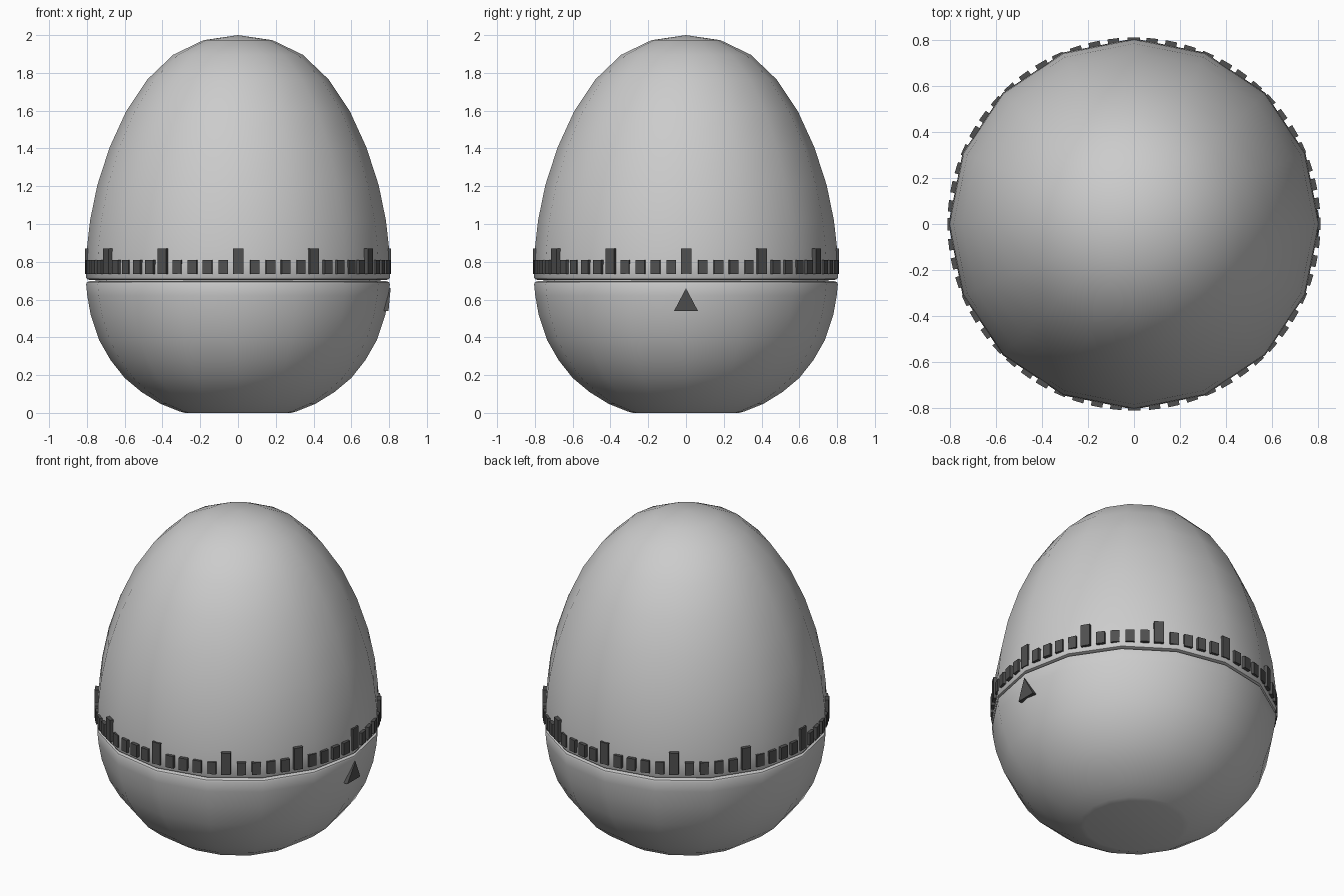
import bpy
import bmesh
from math import sin, cos, tau, radians
from mathutils import Matrix, Vector

if "Cube" in bpy.data.objects:
    bpy.data.objects.remove(bpy.data.objects["Cube"])

SIDES = 16


def add_object(name, bm, smooth=None):
    bmesh.ops.recalc_face_normals(bm, faces=bm.faces[:])
    mesh = bpy.data.meshes.new(name)
    bm.to_mesh(mesh)
    bm.free()
    obj = bpy.data.objects.new(name, mesh)
    bpy.context.collection.objects.link(obj)
    if smooth:
        bpy.ops.object.select_all(action='DESELECT')
        obj.select_set(True)
        bpy.context.view_layer.objects.active = obj
        bpy.ops.object.shade_smooth_by_angle(angle=radians(smooth))
    return obj


def lathe(name, profile):
    """Turn (radius, z) points, bottom to top, into a closed solid."""
    bm = bmesh.new()
    rings = []
    for r, z in profile:
        n = SIDES if r > 0 else 1
        rings.append([bm.verts.new((r * cos(tau * i / SIDES), r * sin(tau * i / SIDES), z))
                      for i in range(n)])
    for a, b in zip(rings, rings[1:]):
        for i in range(SIDES):
            j = (i + 1) % SIDES
            if len(b) == 1:
                bm.faces.new((a[i], a[j], b[0]))
            else:
                bm.faces.new((a[i], a[j], b[j], b[i]))
    for ring in (rings[0], rings[-1]):
        if len(ring) > 1:
            bm.faces.new(ring)
    return add_object(name, bm, 40)


# Fixed lower half with a flat foot
lathe("lower_shell", [(.28, 0), (.31, .008), (.41, .048), (.51, .11), (.60, .185),
                      (.675, .28), (.735, .385), (.78, .52), (.798, .62),
                      (.804, .682), (.80, .692), (.785, .697)])

# Hidden neck joining the halves
lathe("neck", [(.755, .66), (.755, .74)])

# Turning upper half
lathe("upper_shell", [(.785, .704), (.80, .709), (.805, .718), (.803, .80), (.80, .87),
                      (.783, 1.02), (.745, 1.205), (.68, 1.405), (.593, 1.595),
                      (.48, 1.765), (.343, 1.896), (.183, 1.973), (0, 2)])

# Minute marks, every fifth one taller
bm = bmesh.new()
for i in range(60):
    tall = i % 5 == 0
    bottom, top = .735, .87 if tall else .81
    angle = tau * i / 60 + radians(.1 if tall else .4)
    mat = (Matrix.Rotation(angle, 4, 'Z')
           @ Matrix.Translation((.797, 0, (bottom + top) / 2))
           @ Matrix.Diagonal((.024, .054 if tall else .05, top - bottom, 1)))
    bmesh.ops.create_cube(bm, size=1, matrix=mat)
marks = add_object("minute_marks", bm)

# Triangular pointer on the right side
bm = bmesh.new()
outer = [Vector((.797, -.063, .54)), Vector((.797, .063, .54)), Vector((.808, 0, .66))]
face = bm.faces.new([bm.verts.new(p) for p in outer])
ext = bmesh.ops.extrude_face_region(bm, geom=[face])
bmesh.ops.translate(bm, vec=(-.025, 0, 0),
                    verts=[g for g in ext["geom"] if isinstance(g, bmesh.types.BMVert)])
pointer = add_object("pointer", bm)

# Dark grey paint
dark = bpy.data.materials.new("dark_grey")
dark.diffuse_color = (.08, .08, .08, 1)
dark.use_nodes = True
dark.node_tree.nodes["Principled BSDF"].inputs["Base Color"].default_value = dark.diffuse_color
for obj in (marks, pointer):
    obj.data.materials.append(dark)
